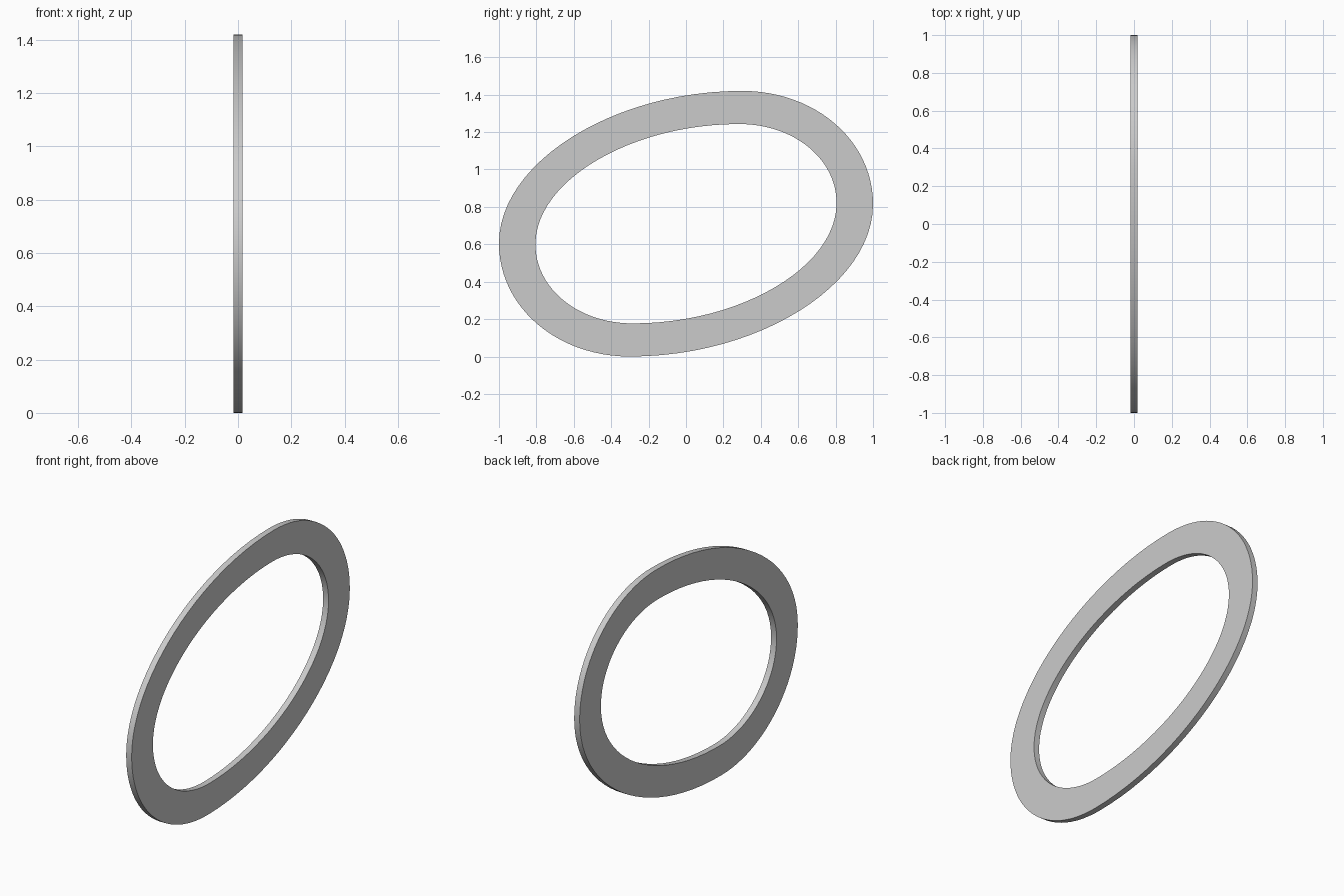
import bpy, bmesh, math

if "Cube" in bpy.data.objects:
    bpy.data.objects.remove(bpy.data.objects["Cube"])

HALF_THICK = 0.0175
MID_Z = 0.71


def half_nodes(right, top, k_short, k_long):
    """Right and top extremes as (point, handle_in, handle_out)."""
    (rx, rz), (tx, tz) = right, top
    lx, lz = -rx, -rz
    return [
        ((rx, rz), (rx, rz - k_long * (rz + tz)), (rx, rz + k_short * (tz - rz))),
        ((tx, tz), (tx + k_short * (rx - tx), tz), (tx - k_long * (tx - lx), tz)),
    ]


def add_loop(curve, nodes):
    # the outline repeats after a half turn
    nodes = nodes + [tuple((-a, -b) for a, b in n) for n in nodes]
    sp = curve.splines.new('BEZIER')
    sp.bezier_points.add(len(nodes) - 1)
    sp.use_cyclic_u = True
    sp.resolution_u = 24
    for bp, (co, left, right) in zip(sp.bezier_points, nodes):
        bp.handle_left_type = bp.handle_right_type = 'FREE'
        bp.co = (*co, 0)
        bp.handle_left = (*left, 0)
        bp.handle_right = (*right, 0)


# Skewed oval outline with matching hole
curve = bpy.data.curves.new("ring_profile", 'CURVE')
curve.dimensions = '2D'
curve.fill_mode = 'BOTH'
curve.extrude = HALF_THICK
add_loop(curve, half_nodes((1.0, 0.105), (0.30, 0.71), 0.56, 0.53))
add_loop(curve, half_nodes((0.805, 0.11), (0.285, 0.533), 0.56, 0.53))
profile = bpy.data.objects.new("ring_profile", curve)
bpy.context.collection.objects.link(profile)
bpy.context.view_layer.update()

# Flat ring as a welded mesh, standing in the YZ plane
mesh = bpy.data.meshes.new_from_object(
    profile.evaluated_get(bpy.context.evaluated_depsgraph_get()))
bpy.data.objects.remove(profile)
bm = bmesh.new()
bm.from_mesh(mesh)
bmesh.ops.remove_doubles(bm, verts=bm.verts, dist=1e-5)
bmesh.ops.recalc_face_normals(bm, faces=bm.faces)
bm.to_mesh(mesh)
bm.free()
ring = bpy.data.objects.new("oval_ring", mesh)
ring.rotation_euler = (math.pi / 2, 0, math.pi / 2)
ring.location.z = MID_Z
bpy.context.collection.objects.link(ring)

bpy.context.view_layer.objects.active = ring
ring.select_set(True)
bpy.ops.object.shade_smooth_by_angle(angle=math.radians(30))
